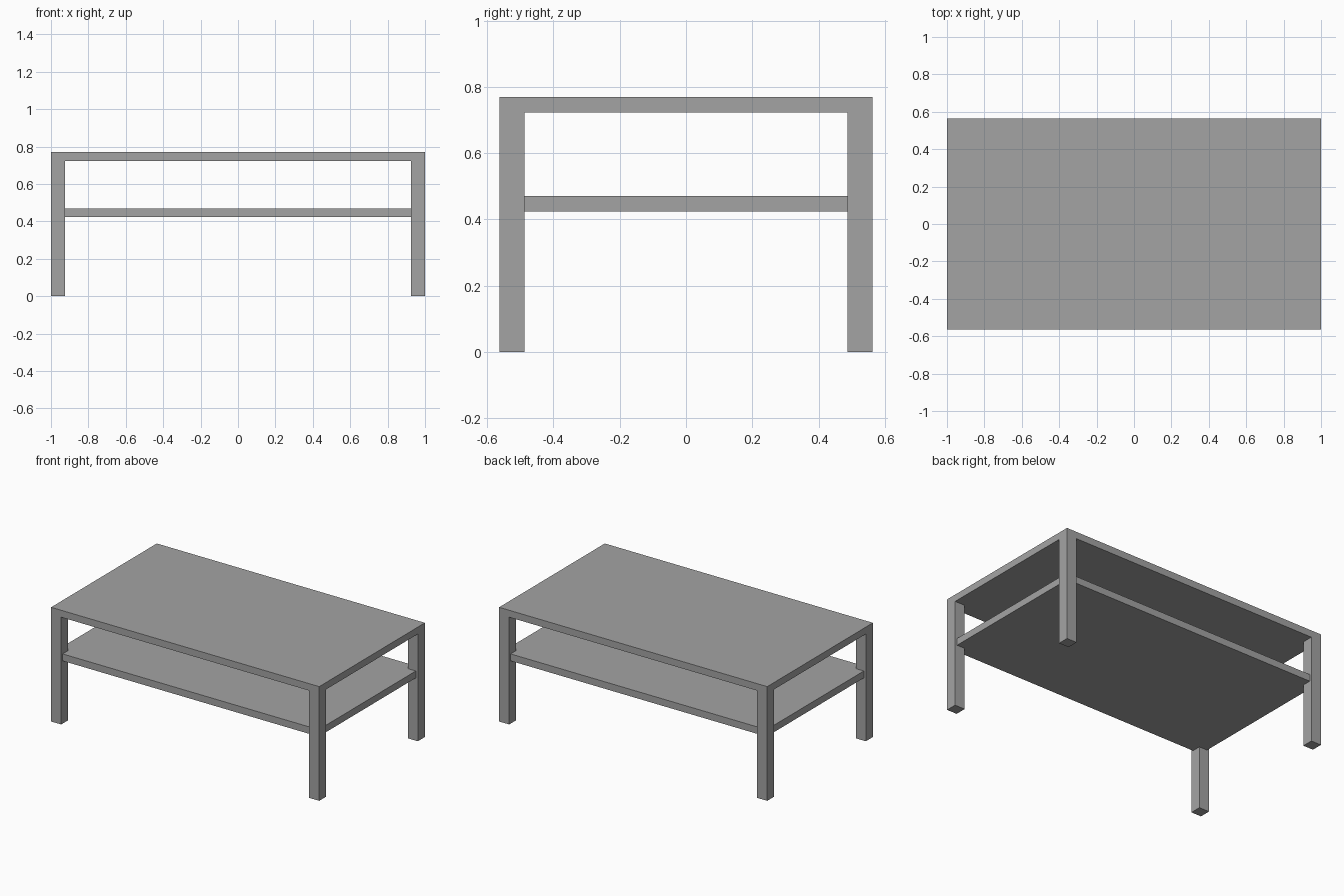
import bpy

cube = bpy.data.objects.get("Cube")
if cube:
    bpy.data.objects.remove(cube, do_unlink=True)

# Overall proportions
HALF_X, HALF_Y = 1.0, 0.563
HEIGHT, BOARD, LEG = 0.77, 0.047, 0.075
SHELF_TOP, SHELF_INSET = 0.47, 0.015

# Single flat finish
GREY = (0.37, 0.37, 0.37, 1.0)
finish = bpy.data.materials.new("grey_finish")
finish.use_nodes = True
finish.diffuse_color = GREY
finish.node_tree.nodes["Principled BSDF"].inputs["Base Color"].default_value = GREY


def box(name, center, size):
    """Add a flat-faced box with the given centre and full size."""
    bpy.ops.mesh.primitive_cube_add(size=1, location=center)
    obj = bpy.context.object
    obj.name = name
    obj.scale = size
    bpy.ops.object.transform_apply(location=False, rotation=False, scale=True)
    obj.data.materials.append(finish)
    return obj


# Table top, flush with the outer leg faces
box("table_top", (0, 0, HEIGHT - BOARD / 2), (2 * HALF_X, 2 * HALF_Y, BOARD))

# Lower shelf, its corners set into the legs
box("lower_shelf", (0, 0, SHELF_TOP - BOARD / 2),
    (2 * (HALF_X - SHELF_INSET), 2 * (HALF_Y - SHELF_INSET), BOARD))

# Four square legs
leg_height = HEIGHT - BOARD
for side, sx in (("left", 1), ("right", -1)):
    for end, sy in (("front", -1), ("back", 1)):
        box(f"{end}_{side}_leg",
            (sx * (HALF_X - LEG / 2), sy * (HALF_Y - LEG / 2), leg_height / 2),
            (LEG, LEG, leg_height))
